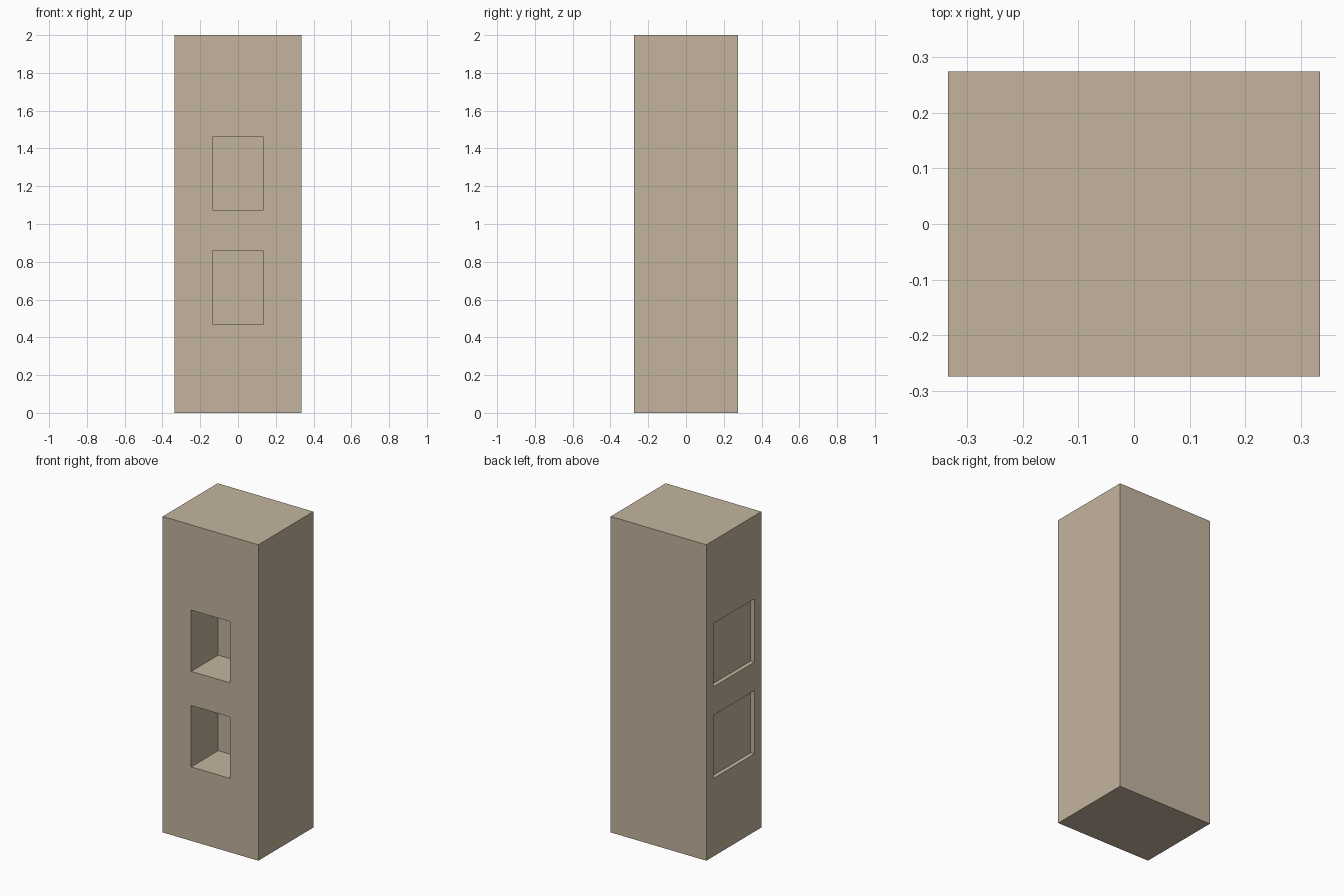
import bpy
import bmesh
from mathutils import Matrix, Vector

if "Cube" in bpy.data.objects:
    bpy.data.objects.remove(bpy.data.objects["Cube"])

W, D, H = 0.335, 0.275, 2.0

stone = bpy.data.materials.new("warm beige")
stone.diffuse_color = (0.55, 0.455, 0.34, 1)
stone.use_nodes = True
stone.node_tree.nodes["Principled BSDF"].inputs["Base Color"].default_value = stone.diffuse_color


def box(name, lo, hi):
    lo, hi = Vector(lo), Vector(hi)
    bm = bmesh.new()
    bmesh.ops.create_cube(bm, size=1, matrix=Matrix.Translation((lo + hi) / 2)
                          @ Matrix.Diagonal((*(hi - lo), 1)))
    mesh = bpy.data.meshes.new(name)
    bm.to_mesh(mesh)
    bm.free()
    mesh.materials.append(stone)
    obj = bpy.data.objects.new(name, mesh)
    bpy.context.collection.objects.link(obj)
    return obj


def cut(target, cutter):
    mod = target.modifiers.new("recess", 'BOOLEAN')
    mod.operation = 'DIFFERENCE'
    mod.solver = 'EXACT'
    mod.object = cutter
    bpy.context.view_layer.objects.active = target
    bpy.ops.object.modifier_apply(modifier=mod.name)
    bpy.data.objects.remove(cutter)


# Solid block
block = box("block", (-W, -D, 0), (W, D, H))

# Deep openings in the front
for z0, z1 in ((0.468, 0.857), (1.073, 1.461)):
    cut(block, box("front_cutter", (-0.135, -D - 0.1, z0), (0.135, -0.005, z1)))

# Shallow panels in the left side
for z0, z1 in ((0.493, 0.893), (1.074, 1.474)):
    cut(block, box("side_cutter", (-W - 0.1, -0.205, z0), (-W + 0.026, 0.205, z1)))
